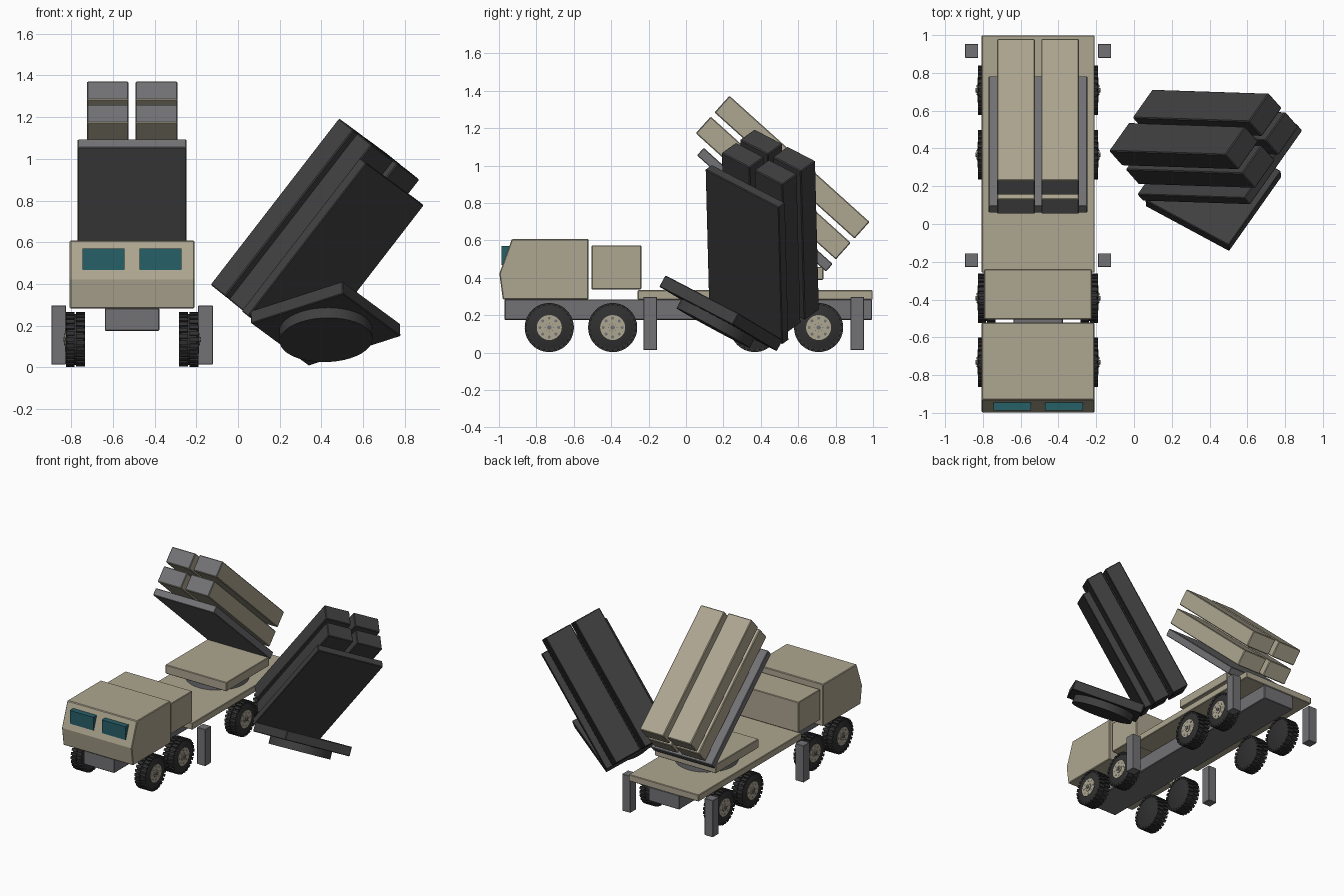
import bpy, bmesh, math
from mathutils import Matrix, Vector

if "Cube" in bpy.data.objects:
    bpy.data.objects.remove(bpy.data.objects["Cube"])


def material(name, color):
    m = bpy.data.materials.new(name)
    m.use_nodes = True
    m.diffuse_color = (*color, 1)
    m.node_tree.nodes["Principled BSDF"].inputs["Base Color"].default_value = (*color, 1)
    return m


SAND = material("sand", (0.42, 0.38, 0.28))
GREY = material("steel grey", (0.17, 0.17, 0.18))
CHARCOAL = material("charcoal", (0.05, 0.05, 0.05))
RUBBER = material("rubber", (0.03, 0.03, 0.03))
GLASS = material("teal glass", (0.02, 0.115, 0.14))

TRUCK_X = -0.508
IDENTITY = Matrix.Identity(4)


def finish(name, bm, mats, matrix=IDENTITY, bevel=0.0):
    mesh = bpy.data.meshes.new(name)
    bmesh.ops.recalc_face_normals(bm, faces=bm.faces)
    bm.to_mesh(mesh)
    bm.free()
    for m in mats:
        mesh.materials.append(m)
    ob = bpy.data.objects.new(name, mesh)
    bpy.context.collection.objects.link(ob)
    ob.matrix_world = matrix
    if bevel:
        mod = ob.modifiers.new("bevel", "BEVEL")
        mod.width, mod.segments = bevel, 1
    return ob


def add_box(bm, lo, hi, turn=IDENTITY):
    lo, hi = Vector(lo), Vector(hi)
    place = Matrix.Translation((lo + hi) / 2) @ Matrix.Diagonal((*(hi - lo), 1))
    return bmesh.ops.create_cube(bm, size=1, matrix=turn @ place)["verts"]


def box(name, lo, hi, mat, matrix=IDENTITY, bevel=0.004, front=None):
    bm = bmesh.new()
    add_box(bm, lo, hi)
    if front:
        for f in bm.faces:
            f.normal_update()
            f.material_index = int(f.normal.y < -0.9)
    return finish(name, bm, [mat, front] if front else [mat], matrix, bevel)


def add_disc(bm, radius, x0, x1, segments, index=0, y=0, z=0, top=None):
    # cylinder or cone along x, from x0 to x1
    place = Matrix.Translation(((x0 + x1) / 2, y, z)) @ Matrix.Rotation(math.pi / 2, 4, "Y")
    new = bmesh.ops.create_cone(bm, cap_ends=True, segments=segments, radius1=radius,
                                radius2=radius if top is None else top,
                                depth=x1 - x0, matrix=place)["verts"]
    for f in {f for v in new for f in v.link_faces}:
        f.material_index = index


# Chassis, bed and storage box
truck = Matrix.Translation((TRUCK_X, 0, 0))
box("chassis", (-0.131, -0.97, 0.175), (0.131, 0.995, 0.284), GREY, truck)
box("cargo_bed", (-0.299, -0.258, 0.283), (0.299, 0.998, 0.334), SAND, truck)
box("storage_box", (-0.285, -0.505, 0.338), (0.285, -0.239, 0.573), SAND, truck)

# Cab, extruded from its side profile
bm = bmesh.new()
profile = [(-0.979, 0.283), (-0.998, 0.422), (-0.931, 0.608), (-0.522, 0.608), (-0.522, 0.283)]
side = bm.faces.new([bm.verts.new((-0.299, y, z)) for y, z in profile])
ext = bmesh.ops.extrude_face_region(bm, geom=[side])["geom"]
bmesh.ops.translate(bm, vec=(0.598, 0, 0), verts=[g for g in ext if isinstance(g, bmesh.types.BMVert)])
finish("cab", bm, [SAND], truck, 0.005)

# Windscreens and stabilising jacks
for s, label in ((-1, "right"), (1, "left")):
    a, b = sorted((s * 0.036, s * 0.237))
    box("windscreen_" + label, (a, -0.987, 0.467), (b, -0.94, 0.569), GLASS, truck, 0)
    a, b = sorted((s * 0.317, s * 0.387))
    for y, end in ((-0.191, "front"), (0.916, "rear")):
        box(f"jack_{end}_{label}", (a, y - 0.036, 0.014), (b, y + 0.036, 0.297), GREY, truck, 0.002)


# Wheel: tyre with two staggered lug rows, rim, holes, bolts and cap; outer face at +x
def build_wheel():
    bm = bmesh.new()
    add_disc(bm, 0.122, -0.038, 0.038, 40)
    add_disc(bm, 0.122, 0.038, 0.046, 40, top=0.108)
    add_disc(bm, 0.108, -0.046, -0.038, 40, top=0.122)
    lugs = 26
    for row, (x0, x1) in enumerate(((-0.046, -0.003), (0.003, 0.046))):
        for i in range(lugs):
            turn = Matrix.Rotation(math.tau * (i + row / 2) / lugs, 4, "X")
            add_box(bm, (x0, -0.01, 0.112), (x1, 0.01, 0.131), turn)
    add_disc(bm, 0.067, 0.04, 0.048, 32, 1)
    add_disc(bm, 0.03, 0.048, 0.052, 20, 1)
    add_disc(bm, 0.012, 0.052, 0.058, 12, 2)
    for i in range(8):
        a = math.tau * i / 8
        add_disc(bm, 0.008, 0.046, 0.0485, 10, 2, 0.05 * math.cos(a), 0.05 * math.sin(a))
        add_disc(bm, 0.003, 0.052, 0.054, 6, 2, 0.023 * math.cos(a), 0.023 * math.sin(a))
    return finish("wheel", bm, [RUBBER, SAND, GREY])


first = build_wheel()
wheel_mesh = first.data
bpy.data.objects.remove(first)
for i, y in enumerate((-0.731, -0.392, 0.367, 0.709)):
    for s, label in ((-1, "right"), (1, "left")):
        ob = bpy.data.objects.new(f"wheel_{i + 1}_{label}", wheel_mesh)
        bpy.context.collection.objects.link(ob)
        ob.matrix_world = (Matrix.Translation((TRUCK_X + s * 0.272, y, 0.134))
                           @ Matrix.Rotation(0 if s > 0 else math.pi, 4, "Z"))


# Launcher: turntable, base, tilted rack and four canisters
def launcher(prefix, frame, ring, body, rack, cap):
    bm = bmesh.new()
    bmesh.ops.create_cone(bm, cap_ends=True, segments=40, radius1=0.223, radius2=0.223, depth=0.06,
                          matrix=Matrix.Translation((0, 0.473, 0.364)))
    finish(prefix + "_turntable", bm, [ring], frame)
    box(prefix + "_base", (-0.261, 0.212, 0.389), (0.261, 0.734, 0.458), body, frame)
    tilted = frame @ Matrix.Rotation(math.radians(-42), 4, "X")
    box(prefix + "_rack", (-0.261, -0.662, 0.823), (0.261, 0.266, 0.877), rack, tilted)
    for x in (-0.117, 0.117):
        for z, row in ((0.966, "lower"), (1.116, "upper")):
            side = "left" if x > 0 else "right"
            box(f"{prefix}_canister_{row}_{side}", (x - 0.1, -0.746, z - 0.06),
                (x + 0.1, 0.262, z + 0.06), body, tilted, 0.005, cap)


launcher("launcher", truck, GREY, SAND, GREY, GREY)

# Second launcher, tipped over beside the truck
ax = Vector((0.531, 0.752, -0.391)).normalized()
ay = Vector((-0.027, 0.476, 0.879)).cross(ax).normalized()
az = ax.cross(ay)
tipped = Matrix((ax, ay, az)).transposed().to_4x4()
tipped.translation = (0.832, -0.23, -0.033)
launcher("spare_launcher", tipped, CHARCOAL, CHARCOAL, CHARCOAL, CHARCOAL)

# Smooth the round parts, keeping hard edges
bpy.ops.object.select_all(action="DESELECT")
for ob in bpy.context.scene.objects:
    if ob.type == "MESH" and ("turntable" in ob.name or ob.name == "wheel_1_left"):
        ob.select_set(True)
        bpy.context.view_layer.objects.active = ob
bpy.ops.object.shade_smooth_by_angle(angle=math.radians(30))
